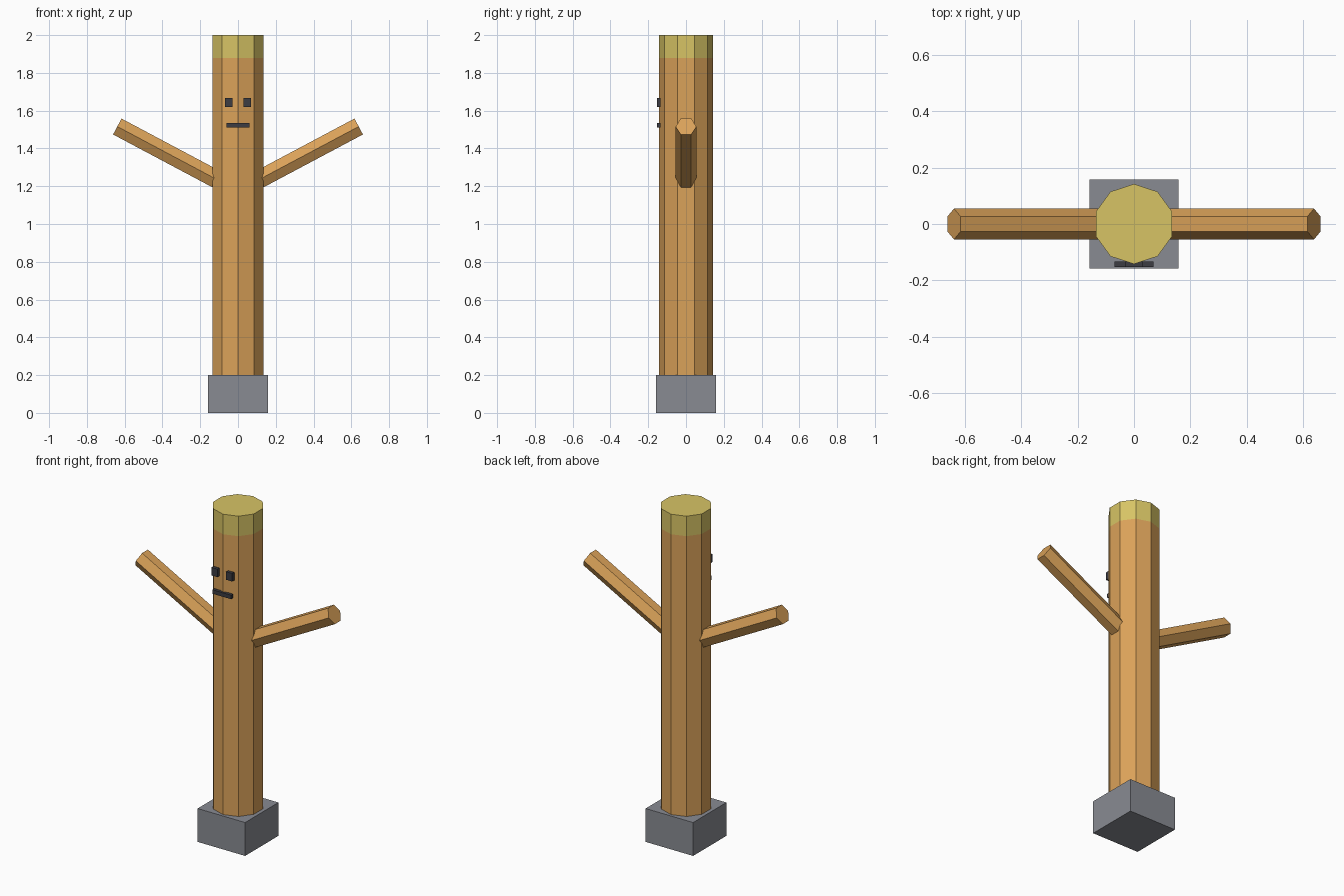
import bpy
from math import radians, cos, sin
from mathutils import Matrix, Vector

if "Cube" in bpy.data.objects:
    bpy.data.objects.remove(bpy.data.objects["Cube"])


def paint(obj, name, color):
    mat = bpy.data.materials.get(name) or bpy.data.materials.new(name)
    mat.diffuse_color = (*color, 1)
    mat.use_nodes = True
    mat.node_tree.nodes["Principled BSDF"].inputs["Base Color"].default_value = mat.diffuse_color
    obj.data.materials.append(mat)


def box(name, size, center):
    bpy.ops.mesh.primitive_cube_add(size=1)
    obj = bpy.context.object
    obj.name = name
    obj.data.transform(Matrix.Translation(center) @ Matrix.Diagonal((*size, 1)))
    return obj


def prism(name, sides, radius, depth, matrix):
    bpy.ops.mesh.primitive_cylinder_add(vertices=sides, radius=radius, depth=depth)
    obj = bpy.context.object
    obj.name = name
    obj.data.transform(matrix)
    return obj


WOOD = (0.70, 0.36, 0.10)
STRAW = (0.68, 0.55, 0.13)
DARK = (0.045, 0.045, 0.055)

# Square stone base
base = box("base", (0.315, 0.315, 0.2), (0, 0, 0.1))
paint(base, "stone", (0.25, 0.26, 0.29))

# Ten-sided post and its pale top band
post = prism("post", 10, 0.142, 1.68, Matrix.Translation((0, 0, 1.04)))
paint(post, "wood", WOOD)
cap = prism("post_top", 10, 0.142, 0.12, Matrix.Translation((0, 0, 1.94)))
paint(cap, "straw", STRAW)

# Six-sided arms, angled up and out from inside the post
angle, length = radians(28), 0.63
tip = Vector((0.639, 0, 1.516))
for side, name in ((1, "arm_right"), (-1, "arm_left")):
    mid = tip - Vector((cos(angle), 0, sin(angle))) * length / 2
    mid.x *= side
    turn = Matrix.Rotation(side * (radians(90) - angle), 4, 'Y')
    arm = prism(name, 6, 0.055, length, Matrix.Translation(mid) @ turn)
    paint(arm, "wood", WOOD)

# Face: two eyes and a mouth, just in front of the post
for side, name in ((1, "eye_right"), (-1, "eye_left")):
    eye = box(name, (0.04, 0.019, 0.048), (side * 0.049, -0.1435, 1.643))
    paint(eye, "charcoal", DARK)
mouth = box("mouth", (0.123, 0.019, 0.024), (0, -0.1435, 1.523))
paint(mouth, "charcoal", DARK)
